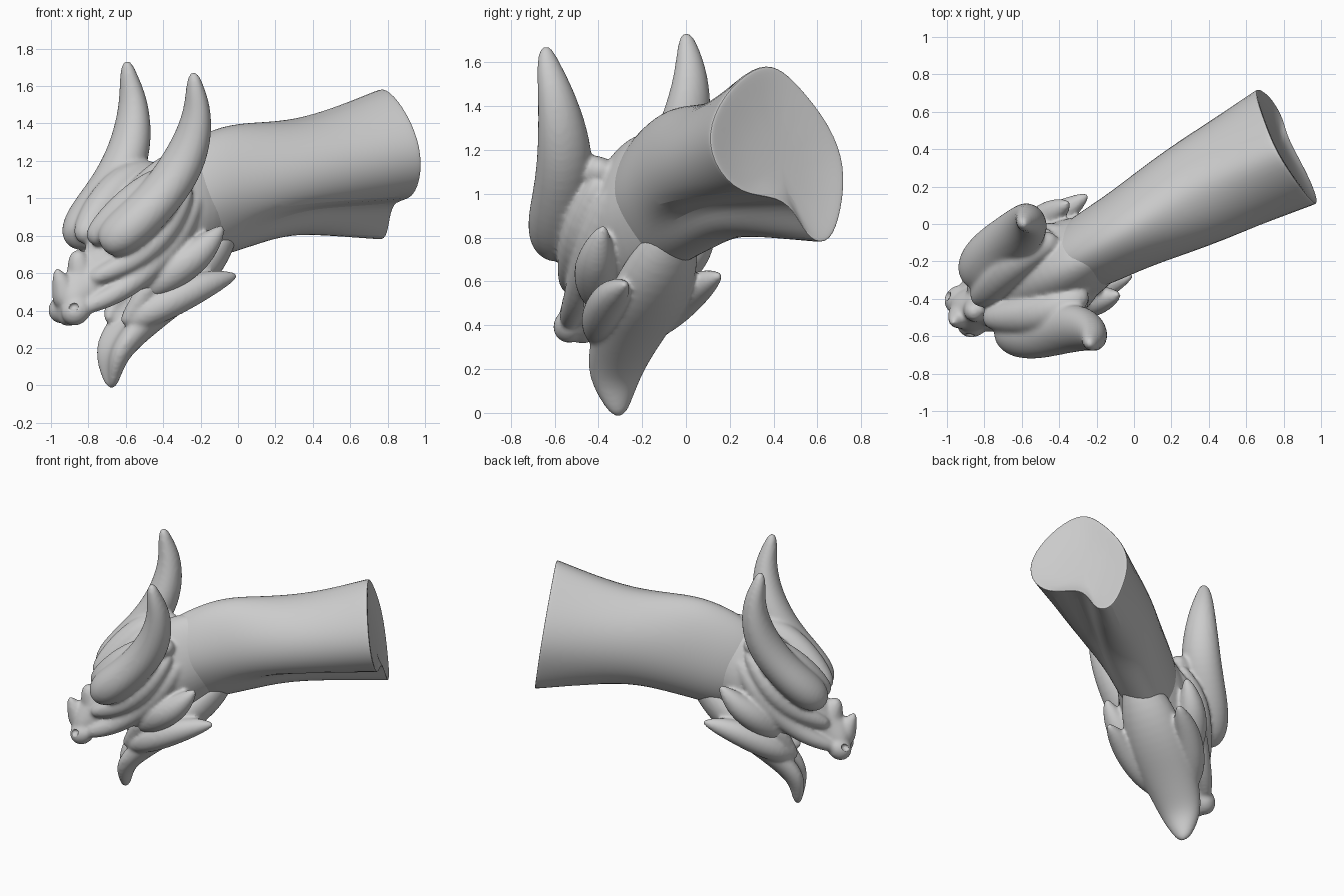
import bpy, bmesh
from math import sin, cos, pi, radians
from mathutils import Matrix, Vector as V

if "Cube" in bpy.data.objects:
    bpy.data.objects.remove(bpy.data.objects["Cube"])

# Head frame: x' runs back along the neck, y' is the far side, slight roll
TURN = Matrix.Rotation(radians(29), 4, 'Z')
HEAD = TURN @ Matrix.Translation((0, 0, .73)) @ Matrix.Rotation(radians(4.7), 4, 'X') @ Matrix.Translation((0, 0, -.73))
FLIP = HEAD @ Matrix.Diagonal((1, -1, 1, 1)) @ HEAD.inverted()
SIDE = (HEAD.to_3x3() @ V((0, 1, 0))).normalized()
IDENT = Matrix.Identity(4)
Y = V((0, 1, 0))


def loft(bm, rings, mat=IDENT):
    """Skin closed rings of points and cap both ends."""
    vs = [[bm.verts.new(mat @ V(p)) for p in r] for r in rings]
    n = len(vs[0])
    for a, b in zip(vs, vs[1:]):
        for i in range(n):
            bm.faces.new((a[i], a[(i + 1) % n], b[(i + 1) % n], b[i]))
    bm.faces.new(vs[0])
    bm.faces.new(vs[-1])


def tube_rings(pts, radii, side=SIDE, wide=1.0, trough=False, n=12):
    """Elliptical rings along a path; trough hollows the upper side."""
    pts = [V(p) for p in pts]
    up = 1 if side.cross(pts[-1] - pts[0]).z > 0 else -1
    rings = []
    for i, (p, r) in enumerate(zip(pts, radii)):
        rw, rt = r if isinstance(r, tuple) else (r * wide, r)
        t = (pts[min(i + 1, len(pts) - 1)] - pts[max(i - 1, 0)]).normalized()
        a = (side - t * side.dot(t)).normalized()
        b = a.cross(t) * up
        ring = []
        for k in range(n):
            c, s = cos(2 * pi * k / n), sin(2 * pi * k / n)
            h = s * (.15 + .85 * abs(c)) if trough and s > 0 else s
            ring.append(p + 1.05 * (a * rw * c + b * rt * h))
        rings.append(ring)
    return rings


def pair(bm, pts, radii, **kw):
    """Near-side tube and its mirrored twin."""
    rings = tube_rings(pts, radii, **kw)
    loft(bm, rings)
    loft(bm, rings, FLIP)


def finish(name, bm, voxel=0, relax=8):
    bmesh.ops.recalc_face_normals(bm, faces=bm.faces)
    me = bpy.data.meshes.new(name)
    bm.to_mesh(me)
    bm.free()
    ob = bpy.data.objects.new(name, me)
    bpy.context.collection.objects.link(ob)
    m = ob.modifiers.new("round", 'SUBSURF')
    m.levels = m.render_levels = 2
    if voxel:
        m = ob.modifiers.new("fuse", 'REMESH')
        m.mode, m.voxel_size, m.use_smooth_shade = 'VOXEL', voxel, True
        m = ob.modifiers.new("relax", 'SMOOTH')
        m.factor, m.iterations = .5, relax
    bpy.ops.object.select_all(action='DESELECT')
    ob.select_set(True)
    bpy.context.view_layer.objects.active = ob
    bpy.ops.object.shade_smooth_by_angle(angle=radians(50))
    return ob


# Neck: three drawn sections (side, height), blended between; the end leans back
END = [(-.08, 1.6), (-.25, 1.5), (-.385, 1.32), (-.38, 1.14), (-.24, .99), (-.03, .99), (.05, .9),
       (.11, .78), (.22, .77), (.29, .93), (.325, 1.13), (.26, 1.31), (.14, 1.46), (.03, 1.57)]
MID = [(-.05, 1.42), (-.17, 1.38), (-.29, 1.26), (-.32, 1.1), (-.24, .95), (-.11, .96), (-.09, .86),
       (.0, .81), (.12, .81), (.23, .9), (.28, 1.07), (.24, 1.25), (.13, 1.37), (.04, 1.42)]
BASE = [(-.04, 1.4), (-.13, 1.34), (-.21, 1.2), (-.24, 1.05), (-.21, .92), (-.15, .8), (-.08, .72),
        (.02, .68), (.1, .7), (.18, .82), (.21, .98), (.18, 1.17), (.11, 1.32), (.03, 1.39)]


def blend(a, b, f):
    return [(p[0] * (1 - f) + q[0] * f, p[1] * (1 - f) + q[1] * f) for p, q in zip(a, b)]


def shrink(ring, k, dz):
    return [(v * k, 1.1 + (z - 1.1) * k + dz) for v, z in ring]


stations = [(-.56, shrink(BASE, .6, -.14), 0), (-.32, shrink(BASE, .95, -.08), 0), (-.1, BASE, 0),
            (.12, blend(BASE, MID, .5), 0), (.35, MID, 0), (.63, blend(MID, END, .45), .07), (.905, END, .14),
            (.92, END, .14), (.92, shrink(END, .95, 0), .14), (.89, shrink(END, .5, 0), .14)]
bm = bmesh.new()
loft(bm, [[(u - lean * (z - 1.15), v, z) for v, z in ring] for u, ring, lean in stations], TURN)
finish("neck", bm)

# Upper head: skull loft (position, half width, top, bottom) with a peaked crown
bm = bmesh.new()
skull = [(-1.09, .07, .52, .36), (-1.04, .12, .6, .3), (-.96, .115, .66, .33), (-.88, .13, .8, .41),
         (-.74, .19, 1.01, .48), (-.56, .235, 1.19, .51), (-.36, .24, 1.29, .54), (-.16, .17, 1.28, .68),
         (.0, .1, 1.2, .85)]
rings = []
for u, w, top, bot in skull:
    ring = []
    for k in range(12):
        c, s = cos(pi * k / 6), sin(pi * k / 6)
        ring.append((u, w * c * (1 - .3 * max(s, 0)) * 1.05, (top + bot) / 2 + s * (top - bot) / 2 * 1.04))
    rings.append(ring)
loft(bm, rings, HEAD)

# Nose spikes on the centre line
loft(bm, tube_rings([(-1.02, 0, .42), (-1.06, 0, .53), (-1.11, 0, .63)], [.09, .065, .015], Y), HEAD)
loft(bm, tube_rings([(-.93, 0, .52), (-.965, 0, .62), (-.985, 0, .73)], [.09, .07, .04], Y), HEAD)

# Nostril bulbs, lips, cheek ridges, eye ridges, cheek spikes
pair(bm, [(-.94, -.52, .36), (-.88, -.54, .385), (-.79, -.53, .44)], [.04, .085, .05])
pair(bm, [(-.86, -.54, .4), (-.73, -.53, .45), (-.6, -.5, .52), (-.45, -.46, .65), (-.3, -.41, .83), (-.2, -.33, 1.04)],
     [.035, .05, .06, .075, .08, .03])
pair(bm, [(-.8, -.53, .56), (-.66, -.53, .62), (-.5, -.52, .7), (-.36, -.49, .86), (-.25, -.39, 1.08)],
     [.035, .06, .065, .08, .035])
pair(bm, [(-.55, -.38, .5), (-.44, -.4, .54), (-.32, -.42, .63), (-.2, -.41, .71), (-.12, -.39, .8), (-.075, -.375, .855)],
     [.05, .085, .1, .085, .05, .012])

# Brow mass between the crown and each horn
pair(bm, [(-.8, -.5, .76), (-.7, -.5, .85), (-.54, -.49, .99), (-.38, -.45, 1.1), (-.24, -.36, 1.12)],
     [.05, .09, .105, .095, .05])

# Horns, rooted along the brow and sweeping up
pair(bm, [(-.73, -.56, .74), (-.65, -.585, .79), (-.54, -.59, .88), (-.42, -.57, 1.0), (-.305, -.55, 1.16),
          (-.235, -.57, 1.33), (-.215, -.6, 1.48), (-.23, -.63, 1.59), (-.24, -.645, 1.68)],
     [.065, .115, .12, .115, .115, .095, .07, .048, .022], wide=1.15)
head = finish("upper_head", bm, .012)

# Nostril cutter
bm = bmesh.new()
hole = tube_rings([(-.92, -.72, .39), (-.885, -.62, .41), (-.87, -.575, .43)], [.022, .028, .015], wide=1.3)
loft(bm, hole)
loft(bm, hole, FLIP)
cutter = finish("nostril_cutter", bm)
cutter.hide_render = True
cutter.hide_set(True)
cut = head.modifiers.new("nostrils", 'BOOLEAN')
cut.operation, cut.object = 'DIFFERENCE', cutter

# Lower jaw with hollowed mouth floor and rear spikes
bm = bmesh.new()
jaw = tube_rings([(-.745, 0, -.025), (-.755, 0, .07), (-.755, 0, .18), (-.67, 0, .3), (-.53, 0, .43), (-.36, 0, .56),
                  (-.2, 0, .72), (-.05, 0, .88)],
                 [(.03, .03), (.085, .06), (.135, .095), (.165, .115), (.195, .13), (.2, .14), (.17, .14), (.08, .07)],
                 Y, trough=True)
loft(bm, jaw, HEAD)
pair(bm, [(-.6, -.37, .31), (-.5, -.4, .38), (-.36, -.39, .45), (-.2, -.35, .53), (-.08, -.3, .57), (.0, -.272, .59)],
     [.04, .08, .09, .08, .05, .012])
pair(bm, [(-.62, -.4, .32), (-.55, -.41, .42), (-.48, -.42, .52), (-.4, -.4, .62)], [.03, .045, .06, .05])
finish("lower_jaw", bm, .012)
